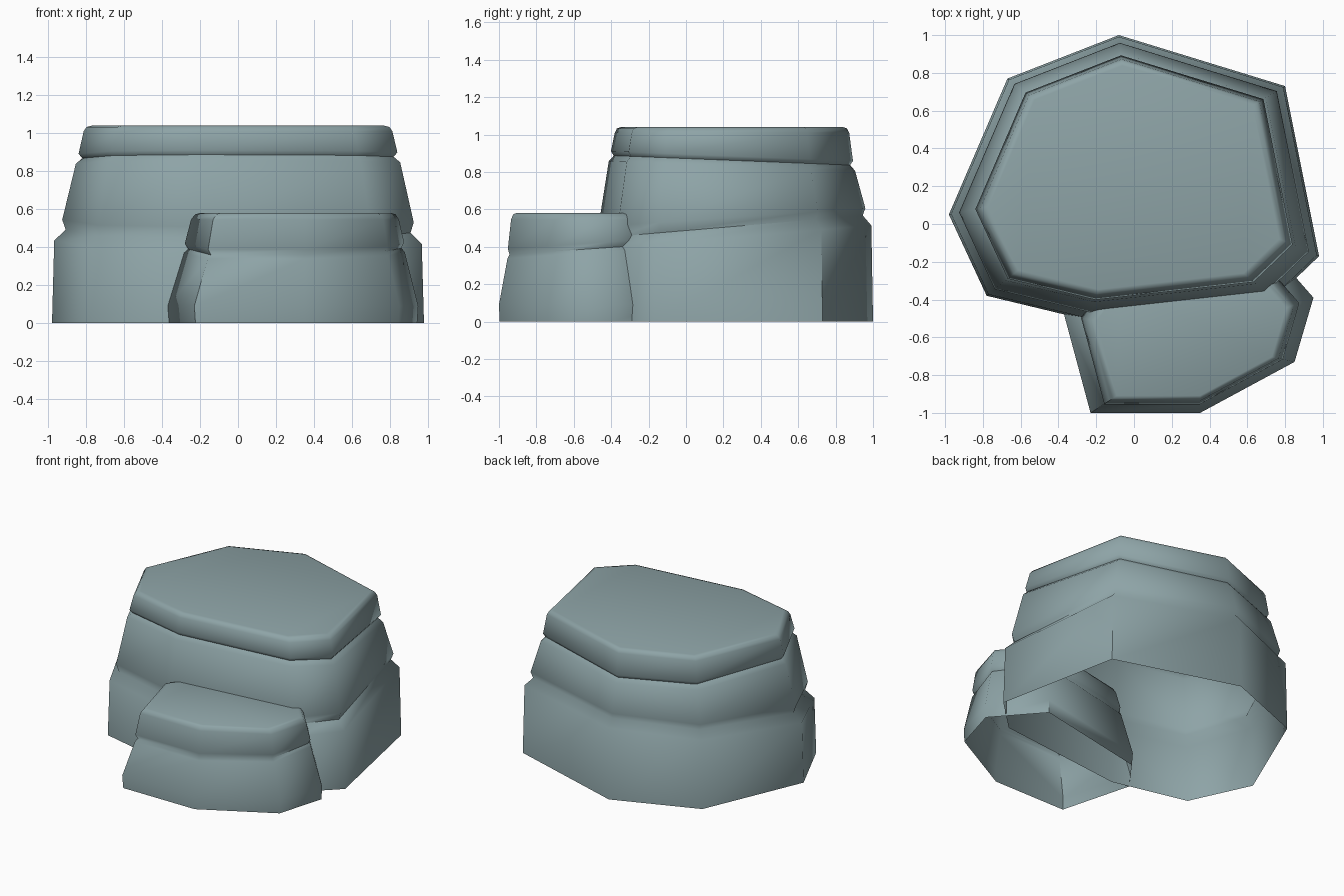
import bpy, bmesh, math

if "Cube" in bpy.data.objects:
    bpy.data.objects.remove(bpy.data.objects["Cube"])

stone = bpy.data.materials.new("blue grey stone")
stone.diffuse_color = (0.27, 0.37, 0.385, 1)
stone.use_nodes = True
stone.node_tree.nodes["Principled BSDF"].inputs["Base Color"].default_value = stone.diffuse_color


def layered_rock(name, outline, centre, rings):
    """Loft scaled copies of an outline; ring = (scale, height, slope of height along y)."""
    bm = bmesh.new()
    cx, cy = centre
    loops = []
    for s, z, slope in rings:
        loop = []
        for x, y in outline:
            px, py = cx + (x - cx) * s, cy + (y - cy) * s
            loop.append(bm.verts.new((px, py, z + slope * py)))
        loops.append(loop)
    n = len(outline)
    for a, b in zip(loops, loops[1:]):
        for i in range(n):
            j = (i + 1) % n
            bm.faces.new((a[i], a[j], b[j], b[i]))
    bm.faces.new(loops[-1])  # flat top, underside stays open
    mesh = bpy.data.meshes.new(name)
    bm.to_mesh(mesh)
    bm.free()
    mesh.materials.append(stone)
    ob = bpy.data.objects.new(name, mesh)
    bpy.context.collection.objects.link(ob)
    bpy.ops.object.select_all(action='DESELECT')
    ob.select_set(True)
    bpy.context.view_layer.objects.active = ob
    bpy.ops.object.shade_smooth_by_angle(angle=math.radians(60))
    return ob


# Large rock: three tiers parted by two tilted grooves
layered_rock(
    "large_rock",
    [(-0.08, 1.0), (-0.67, 0.77), (-0.98, 0.05), (-0.78, -0.38),
     (-0.24, -0.51), (0.74, -0.40), (0.98, -0.17), (0.80, 0.73)],
    (0.0, 0.25),
    [(1.0, 0.0, 0), (0.988, 0.43, 0.085), (0.927, 0.487, 0.085),
     (0.945, 0.54, 0.07), (0.872, 0.842, -0.04), (0.837, 0.872, -0.04),
     (0.857, 0.895, -0.04), (0.83, 1.01, 0), (0.815, 1.033, 0),
     (0.785, 1.04, 0)])

# Small rock: two tiers, pushed into the front of the large one
layered_rock(
    "small_rock",
    [(0.67, -0.07), (-0.20, -0.25), (-0.37, -0.48), (-0.23, -1.0),
     (0.35, -1.0), (0.85, -0.73), (0.95, -0.39)],
    (0.35, -0.62),
    [(0.99, 0.0, 0), (1.0, 0.09, 0), (0.88, 0.405, 0.07),
     (0.85, 0.425, 0.07), (0.875, 0.455, 0.07), (0.83, 0.545, 0),
     (0.80, 0.573, 0), (0.76, 0.58, 0)])
